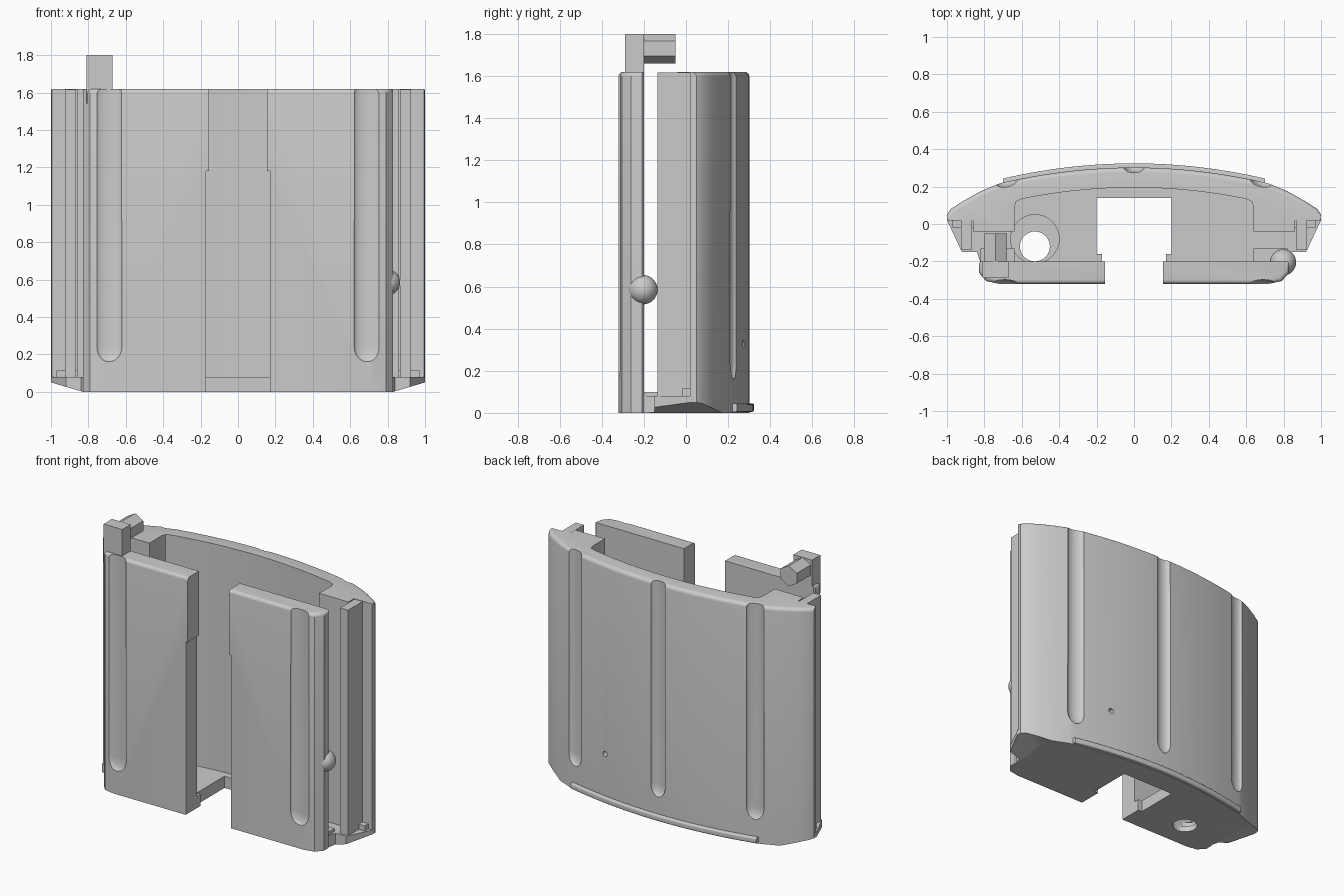
import bpy, bmesh, math
from mathutils import Matrix, Vector

cube = bpy.data.objects.get("Cube")
if cube:
    bpy.data.objects.remove(cube, do_unlink=True)

grey = bpy.data.materials.new("plain_grey")
grey.use_nodes = True
COLOUR = (0.6, 0.6, 0.6, 1)
grey.diffuse_color = COLOUR
grey.node_tree.nodes["Principled BSDF"].inputs["Base Color"].default_value = COLOUR

TOP = 1.62


def finish(bm, name):
    bmesh.ops.recalc_face_normals(bm, faces=bm.faces[:])
    mesh = bpy.data.meshes.new(name)
    bm.to_mesh(mesh)
    bm.free()
    mesh.materials.append(grey)
    obj = bpy.data.objects.new(name, mesh)
    bpy.context.collection.objects.link(obj)
    return obj


def prism(outline, z0, z1):
    """Extrude a plan outline between two heights."""
    bm = bmesh.new()
    face = bm.faces.new([bm.verts.new((x, y, z0)) for x, y in outline])
    new = bmesh.ops.extrude_face_region(bm, geom=[face])["geom"]
    bmesh.ops.translate(bm, verts=[v for v in new if isinstance(v, bmesh.types.BMVert)],
                        vec=(0, 0, z1 - z0))
    return bm


def rect(x0, x1, y0, y1):
    return [(x0, y0), (x1, y0), (x1, y1), (x0, y1)]


def box(name, x0, x1, y0, y1, z0, z1):
    return finish(prism(rect(x0, x1, y0, y1), z0, z1), name)


def cylinder(name, radius, depth, centre, turn=0, sides=32):
    bm = bmesh.new()
    bmesh.ops.create_cone(bm, cap_ends=True, segments=sides, radius1=radius, radius2=radius,
                          depth=depth,
                          matrix=Matrix.Translation(centre) @ Matrix.Rotation(turn, 4, "X"))
    return finish(bm, name)


def groove(x, y, rx, ry, angle=0):
    """Round-ended upright cutter, open at the top."""
    bm = bmesh.new()
    bmesh.ops.create_uvsphere(bm, u_segments=24, v_segments=12, radius=1)
    bmesh.ops.scale(bm, verts=bm.verts, vec=(rx, ry, 0.08))
    for v in bm.verts:
        if v.co.z > 0.001:
            v.co.z += 2
    bmesh.ops.transform(bm, verts=bm.verts,
                        matrix=Matrix.Translation((x, y, 0.24)) @ Matrix.Rotation(angle, 4, "Z"))
    return finish(bm, "groove_cutter")


def cut(obj, cutters):
    for cutter in cutters:
        mod = obj.modifiers.new("cut", "BOOLEAN")
        mod.operation = "DIFFERENCE"
        mod.solver = "EXACT"
        mod.object = cutter
        bpy.context.view_layer.objects.active = obj
        bpy.ops.object.modifier_apply(modifier=mod.name)
        bpy.data.objects.remove(cutter, do_unlink=True)


def smooth(obj):
    bpy.ops.object.select_all(action="DESELECT")
    obj.select_set(True)
    bpy.context.view_layer.objects.active = obj
    bpy.ops.object.shade_smooth_by_angle(angle=math.radians(35))


def round_edges(bm, test, width):
    edges = [e for e in bm.edges if test(*[v.co for v in e.verts])]
    bmesh.ops.bevel(bm, geom=edges, offset=width, segments=4, profile=0.5, affect="EDGES")


def slope_ends(bm):
    """Trim both lower ends on a slant."""
    for s in (1, -1):
        res = bmesh.ops.bisect_plane(bm, geom=bm.verts[:] + bm.edges[:] + bm.faces[:],
                                     plane_co=(0.83 * s, 0, 0), plane_no=(0.05 * s, 0, -0.17),
                                     clear_outer=True)
        rim = [e for e in res["geom_cut"] if isinstance(e, bmesh.types.BMEdge)]
        if rim:
            bmesh.ops.edgeloop_fill(bm, edges=rim)


def back(x, offset=0):
    return 0.302 + offset - 0.165 * x * x


def mirrored(points):
    return points + [(-x, y) for x, y in reversed(points)]


# Curved back shell with solid end blocks
outer = [(-0.72 + 1.44 * i / 32, back(-0.72 + 1.44 * i / 32)) for i in range(33)]
inner = [(0.6 - 1.2 * i / 24, 0.195 - 0.17 * (0.6 - 1.2 * i / 24) ** 2) for i in range(25)]
right_end = [(0.82, 0.175), (0.91, 0.125), (0.98, 0.08), (1, 0.05), (0.995, 0.02),
             (0.86, 0.02), (0.86, -0.04), (0.64, -0.04), (0.64, 0.09), (0.63, 0.12)]
left_end = [(-x, y) for x, y in reversed(right_end)]
bm = prism(outer + right_end + inner + left_end, 0, TOP)


def shell_rim(a, b):
    flat = a.z > TOP - 0.01 and b.z > TOP - 0.01
    return flat and all(p.y > 0.045 and p.y > 0.215 - 0.165 * p.x ** 2 for p in (a, b))


round_edges(bm, shell_rim, 0.025)
slope_ends(bm)
shell = finish(bm, "back_shell")
cutters = [groove(0, 0.305, 0.055, 0.032)]
for s in (1, -1):
    cutters.append(groove(0.68 * s, back(0.68) + 0.003, 0.06, 0.03, -0.25 * s))
cutters.append(cylinder("pin_hole_cutter", 0.018, 0.08, (0.42, back(0.42), 0.33), math.pi / 2, 16))
cut(shell, cutters)
smooth(shell)

# Base plate with centre opening and a stepped round hole
half = [(0.2, 0.14), (0.2, -0.16), (0.17, -0.16), (0.17, -0.21), (0.82, -0.21),
        (0.84, -0.15), (0.92, -0.15), (1, 0.02), (0.995, 0.05), (0.7, 0.2), (0.3, 0.25)]
bm = prism(mirrored(half), 0, 0.08)
slope_ends(bm)
base = finish(bm, "base_plate")
cut(base, [cylinder("recess_cutter", 0.13, 0.08, (-0.53, -0.08, 0.08)),
           cylinder("hole_cutter", 0.08, 0.3, (-0.53, -0.12, 0.05))])

# Raised lip along the lower back
steps = [-0.7 + 1.4 * i / 28 for i in range(29)]
lip = [(x, back(x, 0.022)) for x in steps] + [(x, back(x, -0.03)) for x in reversed(steps)]
bm = prism(lip, 0.005, 0.045)
round_edges(bm, lambda a, b: abs(a.z - b.z) < 0.001
            and all(p.y > back(p.x) for p in (a, b)), 0.01)
smooth(finish(bm, "back_lip"))

for s, side in ((1, "left"), (-1, "right")):
    # Front panel with rounded outer corners, stepped inner edge and groove
    plan = [(0.155, -0.32), (0.72, -0.32), (0.79, -0.305), (0.83, -0.26), (0.83, -0.21),
            (0.82, -0.2), (0.155, -0.2)]
    bm = prism([(x * s, y) for x, y in plan], 0, TOP)
    round_edges(bm, lambda a, b: min(a.z, b.z) > TOP - 0.01
                and max(abs(a.x), abs(b.x)) > 0.2 and a.y + b.y < -0.41, 0.022)
    panel = finish(bm, side + "_front_panel")
    cut(panel, [groove(0.69 * s, -0.322, 0.07, 0.025)])
    smooth(panel)
    xs = sorted((0.17 * s, 0.15 * s))
    cut(panel, [box("edge_cutter", xs[0], xs[1], -0.4, -0.1, -0.1, 1.18)])

    # Upright guide rib and its foot
    xs = sorted((0.865 * s, 0.925 * s))
    box(side + "_guide_rib", xs[0], xs[1], -0.135, 0.03, 0.07, TOP - 0.003)
    xs = sorted((0.64 * s, 0.82 * s))
    box(side + "_panel_foot", xs[0], xs[1], -0.21, -0.13, 0.07, 0.1)
    xs = sorted((0.84 * s, 0.97 * s))
    box(side + "_rib_foot", xs[0], xs[1], -0.02, 0.03, 0.07, 0.115)

# Latch post and its six-sided arm
box("latch_post", -0.81, -0.67, -0.29, -0.2, 1.54, 1.8)
cylinder("latch_arm", 0.07, 0.17, Vector((-0.74, -0.135, 1.73)), math.pi / 2, 6)

# Side ball catch
bm = bmesh.new()
bmesh.ops.create_uvsphere(bm, u_segments=32, v_segments=16, radius=0.07,
                          matrix=Matrix.Translation((0.797, -0.205, 0.585)))
smooth(finish(bm, "ball_catch"))
